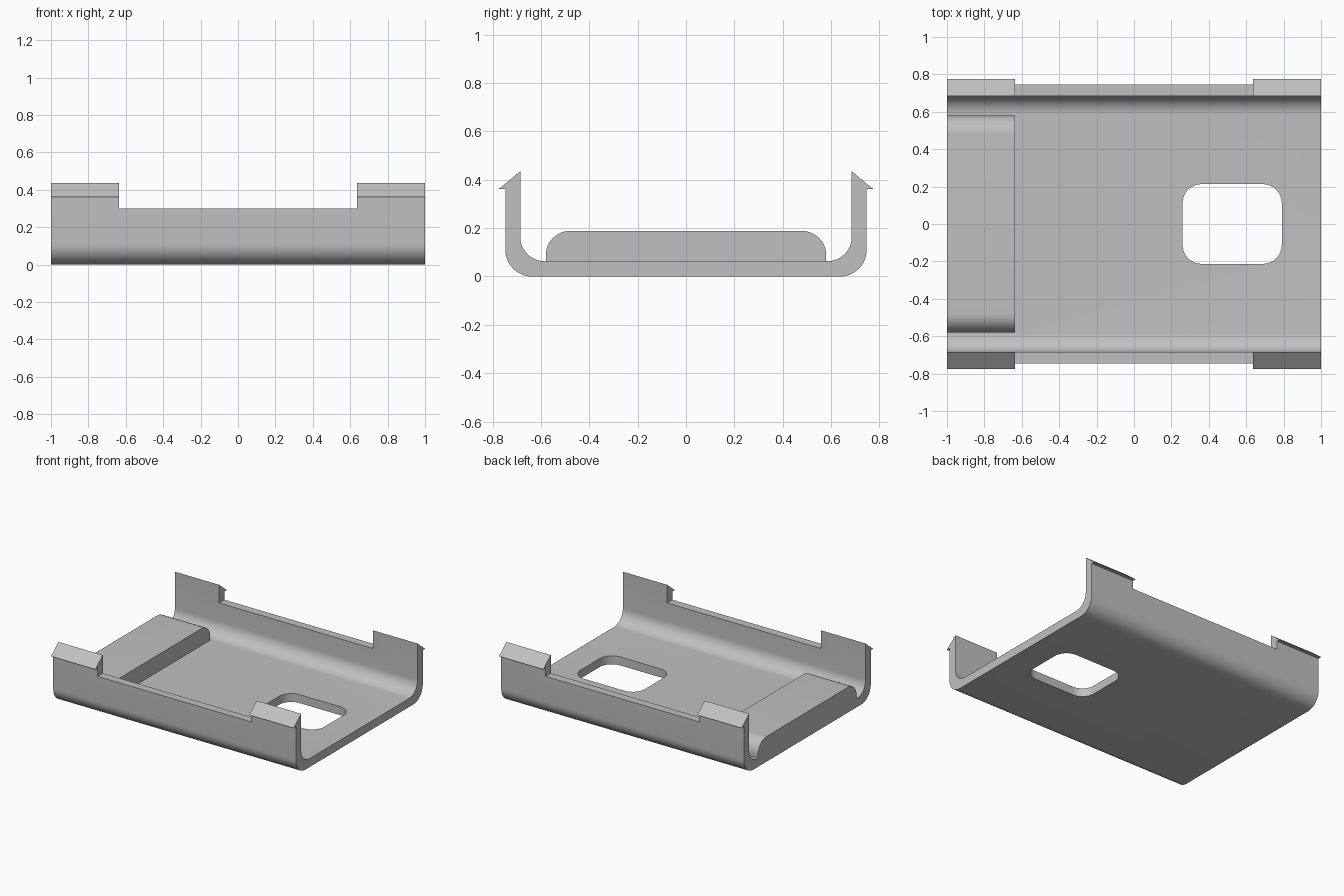
import bpy, bmesh, math
from mathutils import Matrix

cube = bpy.data.objects.get("Cube")
if cube:
    bpy.data.objects.remove(cube, do_unlink=True)

grey = bpy.data.materials.new("plain grey")
grey.use_nodes = True
colour = (0.53, 0.53, 0.53, 1)
grey.diffuse_color = colour
grey.node_tree.nodes["Principled BSDF"].inputs["Base Color"].default_value = colour

WALL, INNER, FLOOR = 0.747, 0.685, 0.063   # tray cross-section
TAB_X = 0.635                              # inner end of clips and block


def arc(cx, cy, r, start, end, steps=12):
    """Points on an arc, angles in degrees."""
    angles = [math.radians(start + (end - start) * i / steps) for i in range(steps + 1)]
    return [(cx + r * math.cos(a), cy + r * math.sin(a)) for a in angles]


def mirrored(half):
    """Close a half outline by reflecting it in the second axis."""
    return half + [(-a, b) for a, b in reversed(half)]


def prism(name, outline, axis, low, high):
    """Extrude an outline: (y, z) along x, or (x, y) along z."""
    bm = bmesh.new()
    place = (lambda a, b: (low, a, b)) if axis == "x" else (lambda a, b: (a, b, low))
    face = bm.faces.new([bm.verts.new(place(a, b)) for a, b in outline])
    out = bmesh.ops.extrude_face_region(bm, geom=[face])
    step = (high - low, 0, 0) if axis == "x" else (0, 0, high - low)
    bmesh.ops.translate(bm, vec=step, verts=[g for g in out["geom"] if isinstance(g, bmesh.types.BMVert)])
    bmesh.ops.recalc_face_normals(bm, faces=bm.faces)
    mesh = bpy.data.meshes.new(name)
    bm.to_mesh(mesh)
    bm.free()
    mesh.materials.append(grey)
    obj = bpy.data.objects.new(name, mesh)
    bpy.context.collection.objects.link(obj)
    return obj


def combine(target, tool, operation):
    """Apply a boolean and discard the tool."""
    bpy.context.view_layer.objects.active = target
    mod = target.modifiers.new(operation.lower(), "BOOLEAN")
    mod.operation, mod.solver, mod.object = operation, "EXACT", tool
    bpy.ops.object.modifier_apply(modifier=mod.name)
    bpy.data.objects.remove(tool, do_unlink=True)


# Channel with rounded bottom corners and barbed upright walls
half = arc(WALL - 0.11, 0.11, 0.11, -90, 0)
half += [(WALL, 0.362), (0.774, 0.362), (INNER, 0.435)]
half += arc(INNER - 0.1, FLOOR + 0.1, 0.1, 0, -90)
tray = prism("clip_tray", mirrored(half), "x", -1, 1)

# Lower the walls between the end clips
gap = prism("wall_gap", [(-1, 0.3), (1, 0.3), (1, 0.6), (-1, 0.6)], "x", -TAB_X, TAB_X)
combine(tray, gap, "DIFFERENCE")

# Rounded raised block at the right end
block_half = [(0.58, 0.03)] + arc(0.48, 0.088, 0.1, 0, 90)
combine(tray, prism("end_block", mirrored(block_half), "x", -1, -TAB_X), "UNION")

# Rounded rectangular opening through the floor
opening = []
for sx, sy, start in ((1, 1, 0), (-1, 1, 90), (-1, -1, 180), (1, -1, 270)):
    opening += arc(0.525 + sx * 0.165, sy * 0.113, 0.1, start, start + 90)
combine(tray, prism("floor_opening", opening, "z", -0.1, 0.15), "DIFFERENCE")

# Smooth the rounded bends and keep hard edges
bpy.ops.object.select_all(action="DESELECT")
tray.select_set(True)
bpy.context.view_layer.objects.active = tray
bpy.ops.object.shade_smooth_by_angle(angle=math.radians(30))
